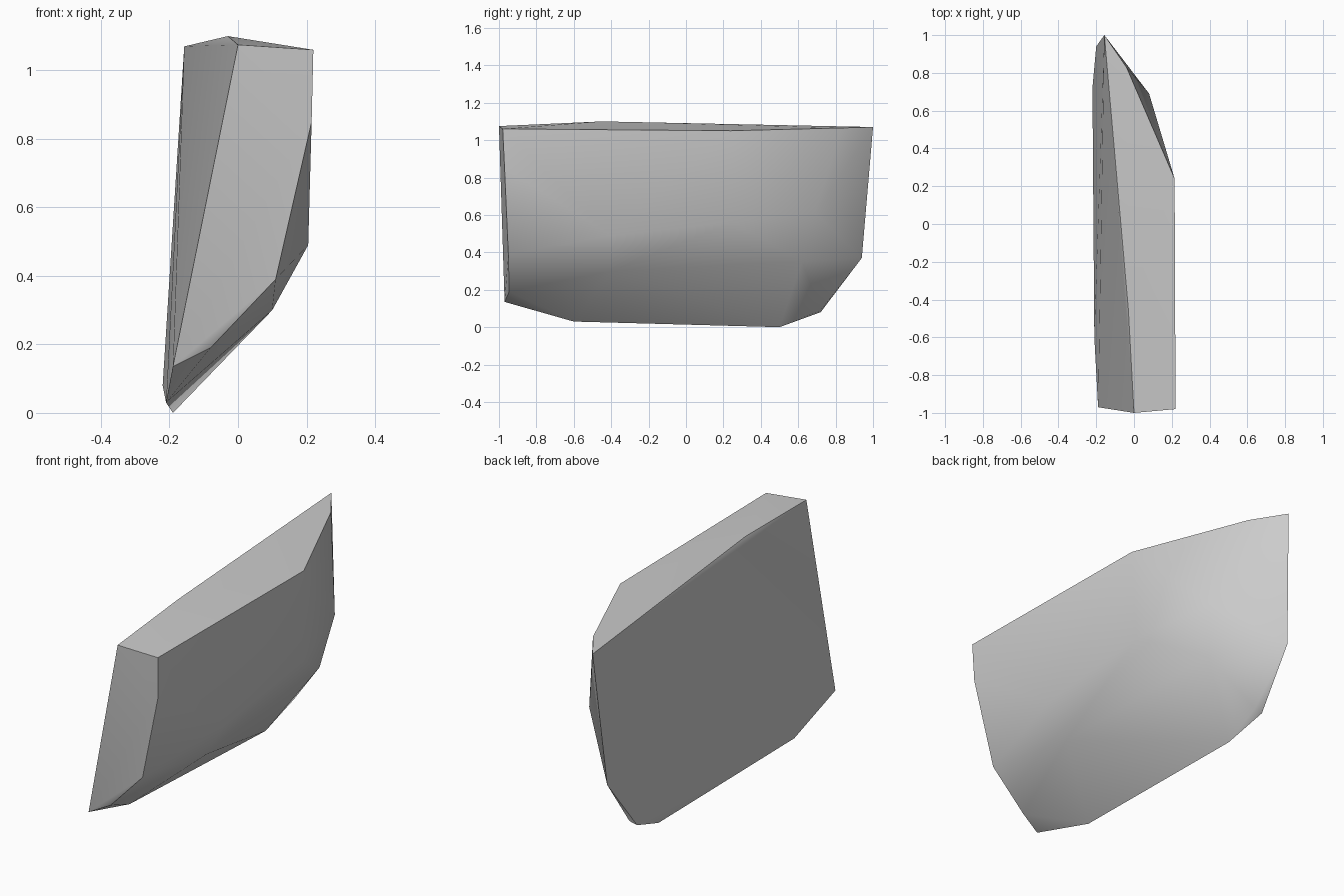
import bpy, bmesh, math

cube = bpy.data.objects.get("Cube")
if cube:
    bpy.data.objects.remove(cube)

# Plain grey stone
grey = bpy.data.materials.new("grey")
grey.use_nodes = True
colour = (0.6, 0.6, 0.6, 1)
grey.diffuse_color = colour
grey.node_tree.nodes["Principled BSDF"].inputs["Base Color"].default_value = colour

# Corner points of the faceted shard, grouped by region
top_rim = [(0, -1, 1.075), (.22, -.98, 1.06), (.215, .24, 1.05),
           (-.04, .83, 1.065), (-.157, 1, 1.07), (-.03, -.45, 1.1)]
front_edge = [(.215, -.97, .85), (.11, -.95, .39), (-.08, -.945, .19),
              (-.19, -.97, .135)]
keel = [(-.21, -.6, .03), (-.19, .5, 0), (-.22, .72, .08),
        (-.175, .72, .09), (-.2, .94, .37)]
bulging_side = [(.08, .69, .61), (.205, -.4, .49), (.195, .25, .56),
                (.1, -.4, .3), (.04, .62, .35)]

# Wrap the points in a closed convex shell
bm = bmesh.new()
for p in top_rim + front_edge + keel + bulging_side:
    bm.verts.new(p)
hull = bmesh.ops.convex_hull(bm, input=bm.verts[:])
loose = [v for v in bm.verts if not v.link_faces]
bmesh.ops.delete(bm, geom=loose, context="VERTS")
bmesh.ops.recalc_face_normals(bm, faces=bm.faces[:])
mesh = bpy.data.meshes.new("shard")
bm.to_mesh(mesh)
bm.free()
mesh.materials.append(grey)

shard = bpy.data.objects.new("shard", mesh)
bpy.context.collection.objects.link(shard)
bpy.ops.object.select_all(action="DESELECT")
shard.select_set(True)
bpy.context.view_layer.objects.active = shard
bpy.ops.object.shade_smooth_by_angle(angle=math.radians(42))
